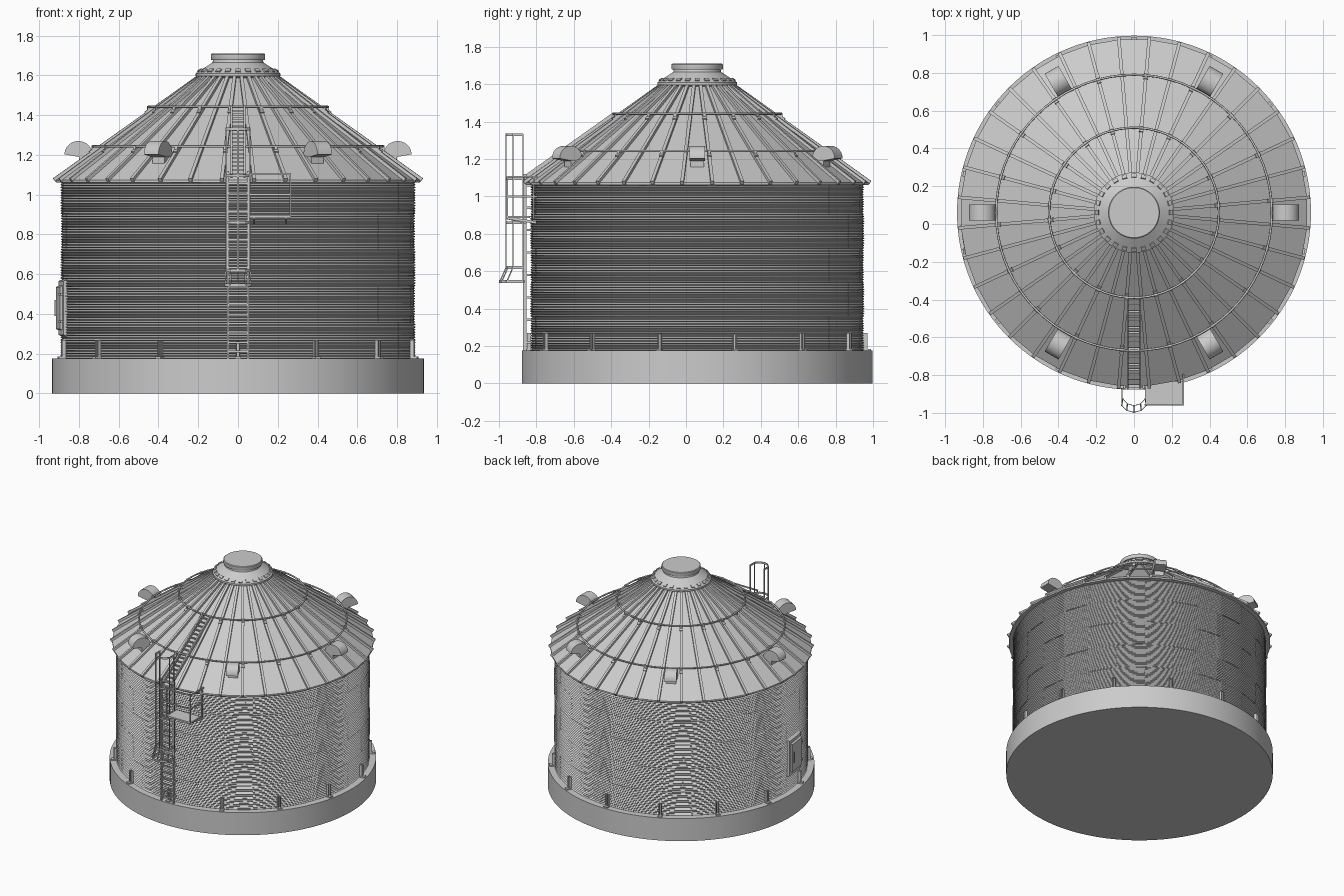
import bpy, bmesh, math
from math import sin, cos, pi, radians
from mathutils import Vector, Matrix

if "Cube" in bpy.data.objects:
    bpy.data.objects.remove(bpy.data.objects["Cube"])

CY = 0.06            # tank axis offset in y
WALL_R = 0.885


def P(r, a, z):
    return Vector((r * cos(a), CY + r * sin(a), z))


def roof(r):
    return 1.07 + (0.925 - r) * 0.71


def finish(name, bm, smooth=None):
    bmesh.ops.recalc_face_normals(bm, faces=bm.faces)
    me = bpy.data.meshes.new(name)
    bm.to_mesh(me)
    bm.free()
    ob = bpy.data.objects.new(name, me)
    bpy.context.collection.objects.link(ob)
    if smooth:
        bpy.ops.object.select_all(action='DESELECT')
        ob.select_set(True)
        bpy.context.view_layer.objects.active = ob
        bpy.ops.object.shade_smooth_by_angle(angle=radians(smooth))
    return ob


def bar(bm, a, b, w, h, up=(0, 0, 1)):
    """Box beam from a to b, w wide and h deep along the up direction."""
    a, b = Vector(a), Vector(b)
    d = (b - a).normalized()
    u = Vector(up)
    if abs(d.dot(u)) > 0.99:
        u = Vector((0, 1, 0))
    s = d.cross(u).normalized()
    u = s.cross(d)
    m = Matrix((s * w, d * (b - a).length, u * h)).transposed().to_4x4()
    m.translation = (a + b) / 2
    bmesh.ops.create_cube(bm, size=1, matrix=m)


def path(bm, pts, w, h):
    for a, b in zip(pts, pts[1:]):
        bar(bm, a, b, w, h)


def lathe(name, prof, n, smooth=None, a0=0.0):
    bm = bmesh.new()
    rings = []
    for r, z in prof:
        if r == 0:
            rings.append([bm.verts.new(P(0, 0, z))] * n)
        else:
            rings.append([bm.verts.new(P(r, a0 + 2 * pi * i / n, z)) for i in range(n)])
    for A, B in zip(rings, rings[1:]):
        for i in range(n):
            j = (i + 1) % n
            bm.faces.new(list(dict.fromkeys((A[i], A[j], B[j], B[i]))))
    return finish(name, bm, smooth)


# Concrete base
lathe("foundation", [(0, 0), (0.937, 0), (0.937, 0.175), (0, 0.175)], 128, 30)

# Corrugated wall sheets, five staggered tiers of lapped panels
bm = bmesh.new()
TIERS, PANELS, WAVES, SEG = 5, 14, 14, 8
Z0, Z1 = 0.175, 1.085
th = (Z1 - Z0) / TIERS
for t in range(TIERS):
    for p in range(PANELS):
        rows = []
        for k in range(WAVES * 4 + 1):
            z = Z0 + th * (t + k / (WAVES * 4))
            wob = 0.004 * sin(k * pi / 2)
            rows.append([bm.verts.new(P(WALL_R + wob + 0.005 * s / SEG,
                        2 * pi * (p + 0.5 * (t % 2) + s / SEG * 1.04) / PANELS, z))
                        for s in range(SEG + 1)])
        for A, B in zip(rows, rows[1:]):
            for s in range(SEG):
                bm.faces.new((A[s], A[s + 1], B[s + 1], B[s]))
finish("wall_sheets", bm, 60)

# Anchor brackets round the foot of the wall
bm = bmesh.new()
for i in range(14):
    a = -pi / 2 + 2 * pi * i / 14
    up = (cos(a), sin(a), 0)
    for da in (-0.009, 0.009):
        bar(bm, P(0.9, a + da, 0.175), P(0.9, a + da, 0.27), 0.02, 0.006,
            (-sin(a), cos(a), 0))
    bar(bm, P(0.893, a, 0.175), P(0.893, a, 0.265), 0.02, 0.006, up)
    bar(bm, P(0.89, a, 0.18), P(0.928, a, 0.18), 0.03, 0.01)
finish("anchor_brackets", bm)

# Faceted roof with soffit
lathe("roof_panels", [(0.88, 1.06), (0.92, roof(0.92) - 0.012), (0.92, roof(0.92)),
                      (0.19, roof(0.19))], 36, None, radians(5))
bm = bmesh.new()
for i in range(36):
    a = radians(5 + 10 * i)
    bar(bm, P(0.195, a, roof(0.195) + 0.004), P(0.927, a, roof(0.927) + 0.004), 0.018, 0.024)
finish("roof_ribs", bm)

# Stiffening rings and their clips
for label, r in (("upper", 0.45), ("lower", 0.73)):
    z = roof(r) + 0.035
    bm = bmesh.new()
    n, m = 72, 8
    tube = [[bm.verts.new(P(r + 0.006 * cos(2 * pi * k / m), 2 * pi * i / n,
             z + 0.006 * sin(2 * pi * k / m))) for k in range(m)] for i in range(n)]
    for i in range(n):
        for k in range(m):
            A, B = tube[i], tube[(i + 1) % n]
            bm.faces.new((A[k], A[(k + 1) % m], B[(k + 1) % m], B[k]))
    finish(label + "_roof_ring", bm, 60)
    bm = bmesh.new()
    for i in range(0, 36, 2):
        a = radians(5 + 10 * i)
        bar(bm, P(r, a, roof(r)), P(r, a, z + 0.004), 0.016, 0.016, (cos(a), sin(a), 0))
        bar(bm, P(r - 0.02, a, roof(r - 0.02) + 0.02), P(r + 0.02, a, roof(r + 0.02) + 0.02), 0.022, 0.008)
    finish(label + "_ring_clips", bm)

# Peak collar, lid and bolts
lathe("peak_collar", [(0.19, 1.585), (0.213, 1.597), (0.213, 1.61), (0.128, 1.665),
                      (0.124, 1.685), (0, 1.685)], 64, 25)
lathe("peak_lid", [(0, 1.678), (0.135, 1.678), (0.137, 1.683), (0.137, 1.706),
                   (0.132, 1.71), (0, 1.71)], 64, 30)
bm = bmesh.new()
for i in range(24):
    a = 2 * pi * i / 24
    bar(bm, P(0.204, a, 1.617), P(0.186, a, 1.629), 0.026, 0.012)
finish("collar_bolts", bm)

# Six hooded roof vents
prof = [(0.803 + 0.07 * cos(pi * k / 14), 1.203 + 0.067 * sin(pi * k / 14)) for k in range(15)]
prof += [(0.733, 1.19), (0.80, 1.19)]
for i in range(6):
    a = radians(60 * i)
    side = Vector((-sin(a), cos(a), 0)) * 0.042
    bm = bmesh.new()
    L = [bm.verts.new(P(r, a, z) - side) for r, z in prof]
    R = [bm.verts.new(P(r, a, z) + side) for r, z in prof]
    bm.faces.new(L)
    bm.faces.new(R)
    for k in range(len(prof)):
        j = (k + 1) % len(prof)
        bm.faces.new((L[k], L[j], R[j], R[k]))
    bar(bm, P(0.77, a, 1.14), P(0.77, a, 1.2), 0.07, 0.06, (cos(a), sin(a), 0))
    finish(f"roof_vent_{i + 1}", bm, 30)


# Access door: curved frame and bulged panel on the left side
def curved_plate(name, a0, a1, z0, z1, r_in, r_out, n=8):
    bm = bmesh.new()
    cols = []
    for s in range(n + 1):
        a = a0 + (a1 - a0) * s / n
        cols.append([bm.verts.new(P(r, a, z)) for r, z in
                     ((r_in, z0), (r_out, z0 + 0.015), (r_out, z1 - 0.015), (r_in, z1))])
    for A, B in zip(cols, cols[1:]):
        for k in range(4):
            bm.faces.new((A[k], A[(k + 1) % 4], B[(k + 1) % 4], B[k]))
    bm.faces.new(cols[0])
    bm.faces.new(cols[-1])
    return finish(name, bm, 20)


D = radians(188)
curved_plate("door_frame", D - 0.1, D + 0.1, 0.28, 0.58, 0.87, 0.905)
curved_plate("door_panel", D - 0.08, D + 0.08, 0.31, 0.55, 0.89, 0.918)
bm = bmesh.new()
for z in (0.36, 0.5):
    bar(bm, P(0.915, D + 0.07, z), P(0.91, D + 0.1, z), 0.02, 0.012)
bar(bm, P(0.92, D - 0.06, 0.39), P(0.92, D - 0.06, 0.47), 0.01, 0.012)
finish("door_hinges_and_handle", bm)

# Wall ladder with stand-offs
LX, LY = 0.05, -0.862
bm = bmesh.new()
for x in (-LX, LX):
    bar(bm, (x, LY, 0.175), (x, LY, 1.12), 0.01, 0.02)
    for k in range(8):
        z = 0.22 + 0.12 * k
        bar(bm, (x, LY, z), (x, -0.82, z), 0.008, 0.012)
for k in range(20):
    z = 0.21 + 0.047 * k
    bar(bm, (-LX, LY, z), (LX, LY, z), 0.01, 0.01)
finish("wall_ladder", bm)

# Roof ladder
bm = bmesh.new()
lift = 0.028
for x in (-0.033, 0.033):
    bar(bm, (x, CY - 0.93, roof(0.93) + lift), (x, CY - 0.45, roof(0.45) + lift), 0.01, 0.022)
for k in range(17):
    r = 0.915 - 0.028 * k
    bar(bm, (-0.033, CY - r, roof(r) + lift), (0.033, CY - r, roof(r) + lift), 0.01, 0.008)
finish("roof_ladder", bm)

# Safety cage with flared foot
hoop = [(-0.06, -0.872), (-0.06, -0.925), (-0.035, -0.952), (0, -0.962),
        (0.035, -0.952), (0.06, -0.925), (0.06, -0.872)]
flare = [(x * 1.08, y if y > -0.9 else y - 0.035) for x, y in hoop]
bm = bmesh.new()
for z in (0.62, 0.86, 1.095, 1.33):
    path(bm, [(x, y, z) for x, y in hoop], 0.004, 0.014)
path(bm, [(x, y, 0.545) for x, y in flare], 0.004, 0.014)
for k in range(7):
    (x, y), (fx, fy) = hoop[k], flare[k]
    if k != 2 and k != 4:
        bar(bm, (x, y, 0.62), (x, y, 1.335), 0.008, 0.006)
    bar(bm, (x, y, 0.62), (fx, fy, 0.54), 0.006, 0.006)
for x in (-0.06, 0.06):
    for z in (0.545, 0.86, 1.095):
        bar(bm, (x, -0.875, z), (x * 0.8, LY, z), 0.01, 0.012)
finish("safety_cage", bm)

# Rest platform with hand rails
bm = bmesh.new()
x0, x1, y0, y1 = 0.06, 0.262, -0.957, -0.835
bar(bm, (x0, (y0 + y1) / 2, 0.89), (x1, (y0 + y1) / 2, 0.89), y1 - y0, 0.012)
bar(bm, (x0 + 0.02, -0.85, 0.86), (x0 + 0.02, y0, 0.885), 0.01, 0.014)
bar(bm, (x1 - 0.02, -0.80, 0.86), (x1 - 0.02, y0, 0.885), 0.01, 0.014)
for z in (1.0, 1.105):
    path(bm, [(x0, y0, z), (x1, y0, z), (x1, y1 + 0.04, z)], 0.008, 0.01)
for x, y in ((x0, y0), (x1, y0), (x1, y1 + 0.02)):
    bar(bm, (x, y, 0.88), (x, y, 1.11), 0.008, 0.008)
finish("rest_platform", bm)
